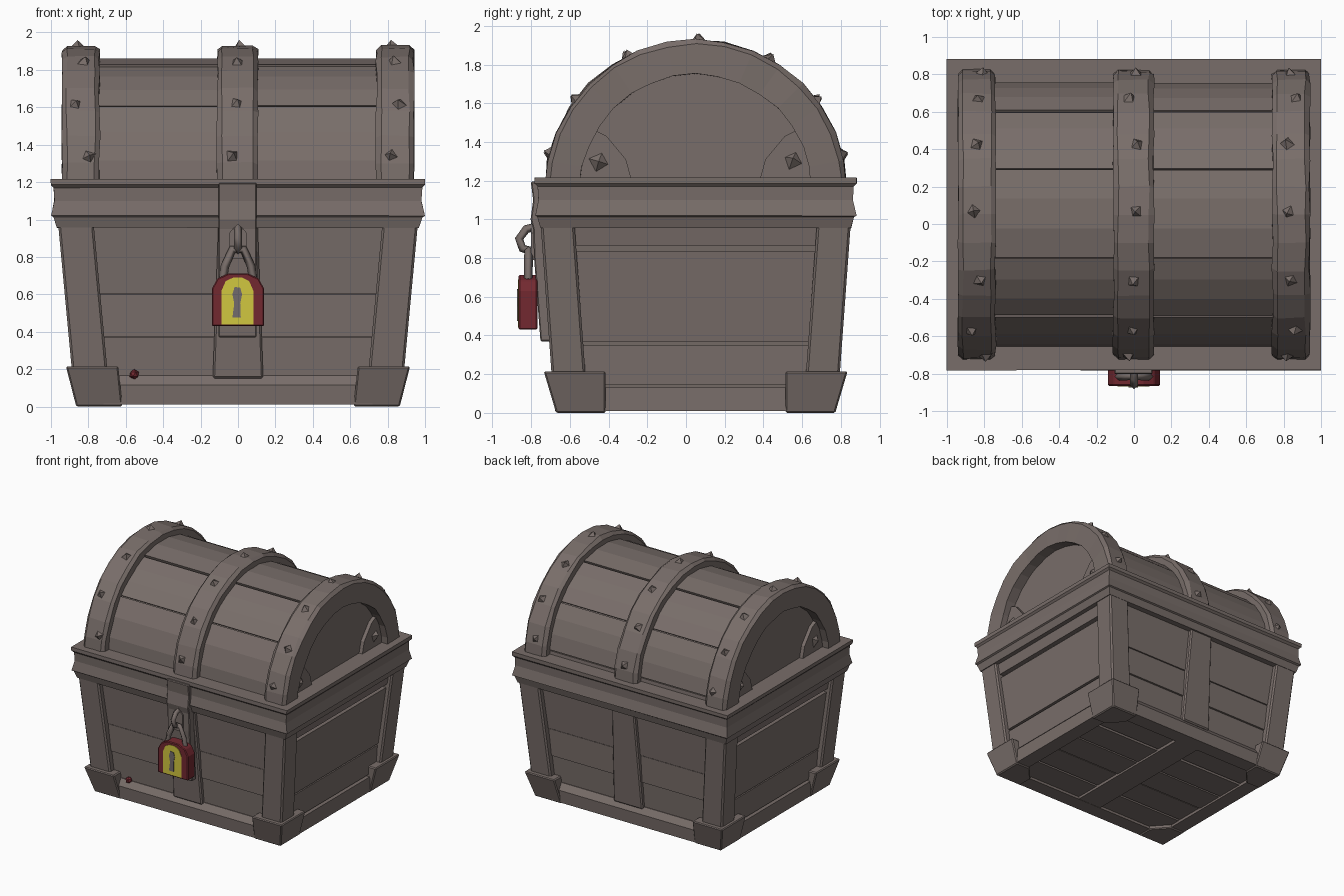
import bpy, bmesh, math, random
from mathutils import Vector

if "Cube" in bpy.data.objects:
    bpy.data.objects.remove(bpy.data.objects["Cube"])
random.seed(4)

CY = 0.05            # chest centre in y
LZ, LR = 1.15, 0.78  # lid axis height and band radius


def material(name, rgb):
    m = bpy.data.materials.new(name)
    m.diffuse_color = (*rgb, 1)
    m.use_nodes = True
    m.node_tree.nodes["Principled BSDF"].inputs["Base Color"].default_value = m.diffuse_color
    return m


WOOD = material("grey_brown_wood", (0.19, 0.155, 0.143))
RED = material("dark_red", (0.17, 0.022, 0.03))
YELLOW = material("yellow", (0.64, 0.57, 0.05))
GREY = material("keyhole_grey", (0.17, 0.145, 0.15))


def make(name, verts, faces, mat=WOOD, bevel=0, jitter=0):
    me = bpy.data.meshes.new(name)
    verts = [[c + random.uniform(-jitter, jitter) for c in v] for v in verts]
    me.from_pydata(verts, [], faces)
    bm = bmesh.new()
    bm.from_mesh(me)
    bmesh.ops.recalc_face_normals(bm, faces=bm.faces)
    bm.to_mesh(me)
    bm.free()
    me.materials.append(mat)
    ob = bpy.data.objects.new(name, me)
    bpy.context.collection.objects.link(ob)
    if bevel:
        b = ob.modifiers.new("bevel", 'BEVEL')
        b.width, b.segments = bevel, 1
    return ob


def loft(name, rings, closed=False, **kw):
    """Skin a list of equal point loops; caps the ends unless closed."""
    n, k = len(rings[0]), len(rings)
    faces = [(i * n + j, i * n + (j + 1) % n, (i + 1) % k * n + (j + 1) % n, (i + 1) % k * n + j)
             for i in range(k if closed else k - 1) for j in range(n)]
    if not closed:
        faces += [tuple(range(n)), tuple(range((k - 1) * n, k * n))]
    return make(name, [p for r in rings for p in r], faces, **kw)


def hx(z): return 0.87 + 0.094 * z     # tapered body half width
def hy(z): return 0.73 + 0.073 * z     # tapered body half depth


def rect(a, b, z): return [(-a, CY - b, z), (a, CY - b, z), (a, CY + b, z), (-a, CY + b, z)]


def slab(name, side, z0, z1, w0, w1, inner, o0, o1, **kw):
    """Board lying on one tapered wall; o0/o1 are offsets from the post surface."""
    rings = []
    for z, w, o in ((z0, w0, o0), (z1, w1, o1)):
        pts = []
        for u, d in ((-w, inner), (w, inner), (w, o), (-w, o)):
            if side in ("front", "back"):
                s = -1 if side == "front" else 1
                pts.append((u, CY + s * (hy(z) + d), z))
            else:
                s = -1 if side == "left" else 1
                pts.append((s * (hx(z) + d), CY + u, z))
        rings.append(pts)
    return loft(name, rings, **kw)


def arc(name, section, a0, a1, seg, **kw):
    """Sweep an (x, radius) section around the lid axis, angles from the front."""
    rings = []
    for i in range(seg + 1):
        a = math.radians(a0 + (a1 - a0) * i / seg)
        rings.append([(x, CY - r * math.cos(a), LZ + r * math.sin(a)) for x, r in section])
    return loft(name, rings, **kw)


def stud(name, pos, normal, r, h):
    n = Vector(normal).normalized()
    q = n.to_track_quat('Z', 'Y')
    t = random.uniform(0, 6.28)
    base = [(r * random.uniform(.8, 1.15) * math.cos(t + k * 1.5708),
             r * random.uniform(.8, 1.15) * math.sin(t + k * 1.5708), -0.012) for k in range(4)]
    tip = (random.uniform(-.3, .3) * r, random.uniform(-.3, .3) * r, h)
    make(name, [Vector(pos) + q @ Vector(p) for p in base + [tip]],
         [(0, 1, 4), (1, 2, 4), (2, 3, 4), (3, 0, 4), (0, 1, 2, 3)])


def plate(name, pts, y0, y1, mat, **kw):
    return loft(name, [[(x, y, z) for x, z in pts] for y in (y0, y1)], mat=mat, **kw)


# body core
loft("body_core", [rect(hx(.05) - .075, hy(.05) - .075, .05), rect(hx(1) - .075, hy(1) - .075, 1.0)])

# corner posts and feet
for sx in (-1, 1):
    for sy in (-1, 1):
        rings = []
        for z in (0.03, 0.98):
            X, Y = hx(z), hy(z)
            rings.append([(sx * x, CY + sy * y, z) for x, y in
                          ((X, Y), (X - .19, Y), (X - .19, Y - .08), (X - .08, Y - .175), (X, Y - .175))])
        loft("corner_post", rings, bevel=.012)
        rings = []
        for z, X, Y, ix in ((0.0, .865, .722, .62), (.02, .87, .727, .62), (.215, .92, .785, .64)):
            rings.append([(sx * x, CY + sy * y, z) for x, y in
                          ((X, Y), (ix, Y), (ix, Y - .13), (X - .13, .465), (X, .465))])
        loft("corner_foot", rings, bevel=.008)

# wall boards and bottom beams
for side in ("left", "right"):
    slab("bottom_beam", side, .01, .13, .56, .56, -.13, -.005, -.02)
    slab("lower_board", side, .145, .35, .6, .6, -.1, -.035, -.05)
    slab("middle_board", side, .365, .835, .6, .64, -.1, -.045, -.04)
    slab("upper_board", side, .865, .97, .64, .64, -.1, -.035, -.03)
for side in ("front", "back"):
    slab("bottom_beam", side, .01, .115, .72, .72, -.13, -.005, -.005)
    slab("bottom_beam_bevel", side, .115, .165, .72, .72, -.13, -.005, -.045)
    slab("lower_board", side, .15, .37, .74, .74, -.1, -.05, -.055)
    slab("middle_board", side, .375, .60, .74, .78, -.1, -.045, -.055)
    slab("upper_board", side, .605, .97, .74, .78, -.1, -.05, -.045)
    slab("wall_strap", side, .15, .97, .135, .105, -.1, -.02, -.012, bevel=.01)

# underside boards and strap
for i in range(5):
    y = CY - .62 + i * .25
    zb = random.uniform(.028, .038)
    loft("underside_board", [[(-.8, y, z), (.8, y, z), (.8, y + .235, z), (-.8, y + .235, z)] for z in (zb, .07)])
loft("underside_strap", [rect(.11, .70, z) for z in (.012, .06)])

# rim with a hollowed side
loft("rim", [rect(a, b, z) for z, a, b in
             ((.955, .968, .803), (1.012, .985, .818), (1.02, .998, .83),
              (1.10, .982, .812), (1.17, .985, .815), (1.185, 1.0, .832), (1.215, 1.0, .832))], jitter=.002)

# lid core and boards
arc("lid_core", [(-.855, 0.0), (-.855, .692), (.855, .692), (.855, 0.0)], 0, 180, 14)
for a0, a1, r in ((0, 40, .71), (40, 71, .706), (71, 110, .713), (110, 141, .707), (141, 172, .712), (172, 180, .706)):
    for x0, x1 in ((-.86, 0), (0, .86)):
        rr = r + random.uniform(-.003, .003)
        arc("lid_board", [(x0, .66), (x0, rr), (x1, rr), (x1, .66)], a0 + .4, a1 - .4, 3)

# lid bands with studs
STUDS = (14, 37, 63, 91, 119, 143, 166)
for x0, x1, rin in ((-.94, -.74, .6), (-.11, .105, .67), (.74, .94, .6)):
    sec = [(x0, rin), (x0, LR - .022), (x0 + .025, LR), (x1 - .025, LR), (x1, LR - .022), (x1, rin)]
    arc("lid_band", sec, 0, 180, 16, jitter=.005)
    for a in STUDS:
        a = math.radians(a)
        n = (0, -math.cos(a), math.sin(a))
        x = (x0 + x1) / 2 + random.uniform(-.04, .04)
        stud("band_stud", (x, CY + n[1] * LR, LZ + n[2] * LR), n, .046, .03)

# corner plates with studs in the lid ends
for sx in (-1, 1):
    for sy in (-1, 1):
        pts = [(.62, 1.2), (.62, 1.36), (.52, 1.46), (.46, 1.43), (.36, 1.31), (.33, 1.2)]
        loft("end_corner_plate", [[(sx * x, CY + sy * y, z) for y, z in pts] for x in (.84, .885)])
        stud("end_stud", (sx * .885, CY + sy * .5, 1.30), (sx, 0, 0), .07, .035)

# hasp over the rim and down the front
prof = [(-.802, 1.195), (-.79, 1.1), (-.803, 1.0), (-.79, .95), (-.785, .8), (-.752, .37),
        (-.70, .37), (-.72, .95), (-.75, 1.195)]
loft("hasp", [[(x, y, z) for y, z in prof] for x in (-.105, .1)], bevel=.006)

# padlock
plate("lock_body", [(-.14, .43), (.14, .43), (.14, .63), (.11, .685), (.05, .712), (-.05, .712),
                    (-.11, .685), (-.14, .63)], -.865, -.768, RED, bevel=.006)
plate("lock_face", [(-.088, .44), (.082, .44), (.082, .62), (.06, .67), (.02, .69), (-.025, .69),
                    (-.066, .67), (-.088, .62)], -.86, -.869, YELLOW)
plate("keyhole", [(-.03, .475), (.015, .475), (.012, .55), (.022, .6), (.012, .635), (-.018, .64),
                  (-.03, .6), (-.02, .55)], -.864, -.873, GREY)


def tube(name, pts, r, closed=False):
    cu = bpy.data.curves.new(name, 'CURVE')
    cu.dimensions, cu.bevel_depth, cu.bevel_resolution = '3D', r, 0
    cu.use_fill_caps = True
    sp = cu.splines.new('POLY')
    sp.points.add(len(pts) - 1)
    for p, c in zip(sp.points, pts):
        p.co = (*c, 1)
    sp.use_cyclic_u = closed
    cu.materials.append(WOOD)
    ob = bpy.data.objects.new(name, cu)
    bpy.context.collection.objects.link(ob)
    bpy.ops.object.select_all(action='DESELECT')
    ob.select_set(True)
    bpy.context.view_layer.objects.active = ob
    bpy.ops.object.convert(target='MESH')


tube("shackle", [(-.08, -.815, .69), (-.07, -.815, .75), (-.03, -.812, .84), (.03, -.812, .84),
                 (.07, -.815, .75), (.08, -.815, .69)], .023)
tube("staple", [(0, -.78, .96), (0, -.825, .95), (0, -.862, .90), (0, -.845, .85), (0, -.78, .83)], .022)
plate("staple_base", [(-.045, .79), (.045, .79), (.045, .93), (0, .985), (-.045, .93)], -.80, -.77, WOOD)

# small red pin on the front beam
bm = bmesh.new()
bmesh.ops.create_icosphere(bm, subdivisions=1, radius=.028)
me = bpy.data.meshes.new("red_pin")
bm.to_mesh(me)
bm.free()
me.materials.append(RED)
pin = bpy.data.objects.new("red_pin", me)
pin.location = (-.555, CY - .705, .172)
bpy.context.collection.objects.link(pin)
